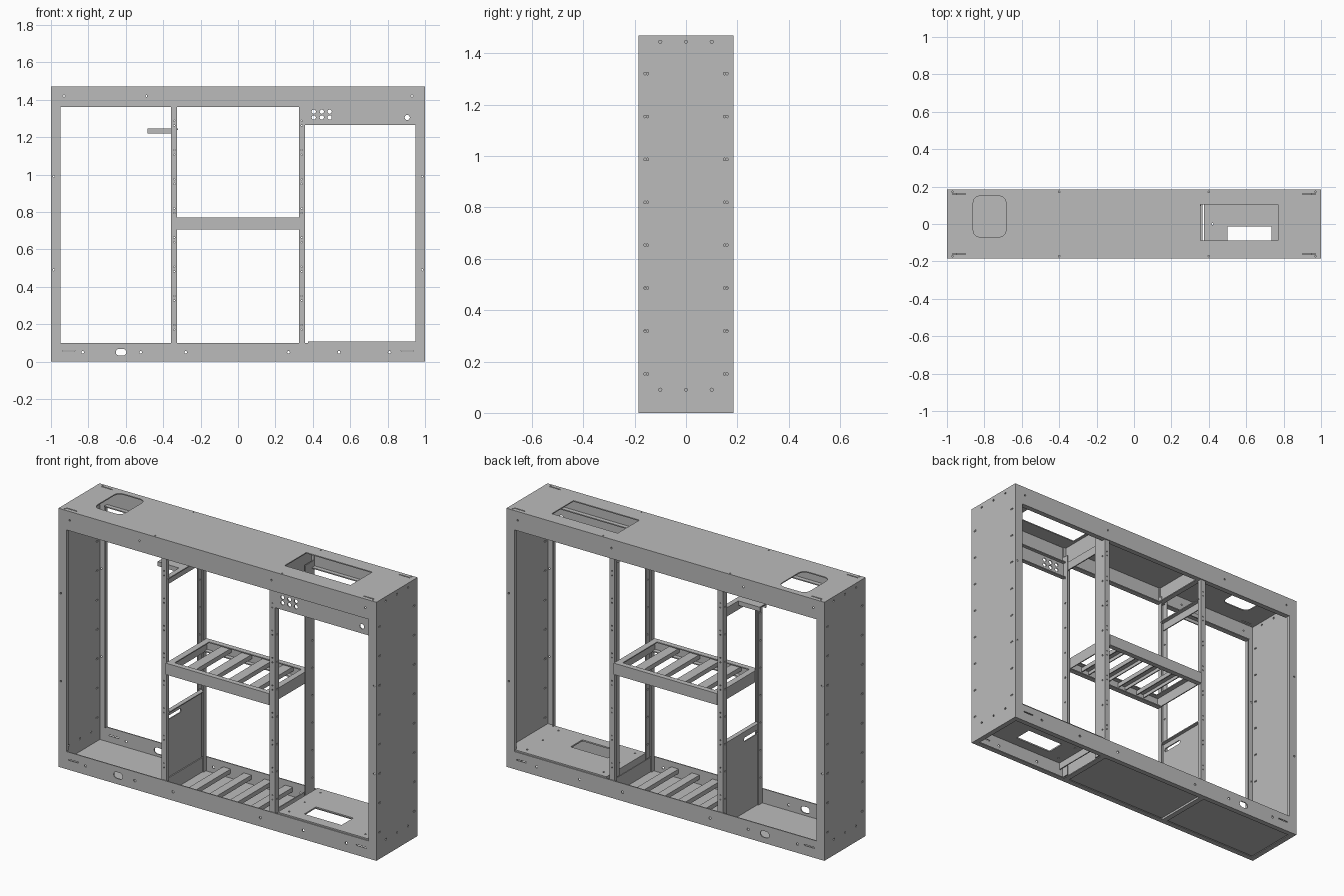
import bpy, bmesh, math
from mathutils import Vector

if "Cube" in bpy.data.objects:
    bpy.data.objects.remove(bpy.data.objects["Cube"], do_unlink=True)

steel = bpy.data.materials.new("grey sheet steel")
steel.use_nodes = True
GREY = (0.5, 0.5, 0.5, 1)
steel.diffuse_color = GREY
steel.node_tree.nodes["Principled BSDF"].inputs["Base Color"].default_value = GREY

T = 0.006            # sheet thickness
X, Y, H = 1.0, 0.185, 1.47
BASE, HEAD = 0.10, 1.36
FL = 0.05            # side flange width


def new_object(name, bm):
    bmesh.ops.recalc_face_normals(bm, faces=bm.faces)
    mesh = bpy.data.meshes.new(name)
    bm.to_mesh(mesh)
    bm.free()
    obj = bpy.data.objects.new(name, mesh)
    bpy.context.collection.objects.link(obj)
    return obj


def add_prism(bm, axis, centre, w, h, r):
    """Rounded rectangle extruded along an axis, used to punch a hole."""
    u, v = [a for a in range(3) if a != axis]
    r = min(r, w / 2 - 1e-4, h / 2 - 1e-4)
    pts = []
    for q, (sx, sy) in enumerate([(1, 1), (-1, 1), (-1, -1), (1, -1)]):
        for k in range(4):
            a = (q + k / 3) * math.pi / 2
            pts.append((sx * (w / 2 - r) + r * math.cos(a), sy * (h / 2 - r) + r * math.sin(a)))
    verts = []
    for a, b in pts:
        p = Vector(centre)
        p[u] += a
        p[v] += b
        p[axis] -= 0.02
        verts.append(bm.verts.new(p))
    face = bm.faces.new(verts)
    out = bmesh.ops.extrude_face_region(bm, geom=[face])
    move = Vector((0, 0, 0))
    move[axis] = 0.04
    bmesh.ops.translate(bm, vec=move, verts=[g for g in out["geom"] if isinstance(g, bmesh.types.BMVert)])


def plate(name, x, y, z, holes=()):
    """Box from three ranges; holes are (u, v, width, height, radius) through its thin side."""
    bm = bmesh.new()
    bmesh.ops.create_cube(bm, size=1)
    span = [x, y, z]
    size = [abs(b - a) for a, b in span]
    mid = [(a + b) / 2 for a, b in span]
    for vert in bm.verts:
        vert.co = Vector([vert.co[i] * size[i] + mid[i] for i in range(3)])
    obj = new_object(name, bm)
    obj.data.materials.append(steel)
    if holes:
        axis = size.index(min(size))
        u, v = [a for a in range(3) if a != axis]
        cut = bmesh.new()
        for hu, hv, w, h, r in holes:
            c = list(mid)
            c[u], c[v] = hu, hv
            add_prism(cut, axis, c, w, h, r)
        cutter = new_object("hole_cutter", cut)
        mod = obj.modifiers.new("holes", "BOOLEAN")
        mod.operation, mod.solver, mod.object = "DIFFERENCE", "EXACT", cutter
        bpy.context.view_layer.update()
        done = bpy.data.meshes.new_from_object(obj.evaluated_get(bpy.context.evaluated_depsgraph_get()))
        obj.modifiers.clear()
        obj.data = done
        done.materials.clear()
        done.materials.append(steel)
        bpy.data.objects.remove(cutter, do_unlink=True)
    return obj


def screw(u, v, d=0.01):
    return (u, v, d, d, d)


def sided(s, a, b):
    return tuple(sorted((s * a, s * b)))


# Side channels: web with screw holes, front and back flanges
web_holes = [screw(y, 0.152 + 0.167 * k) for k in range(8) for y in (-0.16, -0.15, 0.15, 0.16)]
web_holes = [(u, v, 0.008, 0.01, 0.004) for u, v, *_ in web_holes]
web_holes += [screw(y, z, 0.012) for y in (-0.1, 0, 0.1) for z in (0.09, 1.445)]
for s, side in ((1, "left"), (-1, "right")):
    plate(side + "_side_web", sided(s, X - T, X), (-Y, Y), (0, H), web_holes)
    for f, end in ((-1, "front"), (1, "back")):
        plate(f"{side}_side_{end}_flange", sided(s, X - FL, X - T), sided(f, Y - T, Y), (0, HEAD),
              [screw(s * 0.985, z) for z in (0.49, 0.99)])
        plate(f"{side}_side_{end}_lip", sided(s, X - FL, X - FL + T), sided(f, Y - 0.02, Y - T), (BASE, HEAD))

# Top channel with the two openings
slots = [(sx * 0.935, sy * 0.16, 0.07, 0.006, 0.003) for sx in (-1, 1) for sy in (-1, 1)]
top_screws = [screw(x, sy * 0.172, 0.008) for x in (-0.4, 0.4, -0.97, 0.97) for sy in (-1, 1)]
plate("top_panel", (-X + T, X - T), (-Y, Y), (H - T, H),
      [(-0.772, 0.04, 0.175, 0.22, 0.035), (0.563, 0.008, 0.415, 0.195, 0.002)] + slots + top_screws)
for f, end in ((-1, "front"), (1, "back")):
    plate(f"top_{end}_wall", (-X + T, X - T), sided(f, Y - T, Y), (HEAD, H - T),
          [screw(x, 1.42) for x in (-0.93, -0.49, 0.34, 0.93)])
    plate(f"top_{end}_lip", (-X + FL, X - FL), sided(f, Y - 0.03, Y - T), (HEAD, HEAD + T))

# Base channel: walls, lower lips and recessed floor
wall_holes = [screw(x, 0.05, 0.014) for x in (-0.83, -0.52, -0.28, 0.27, 0.54, 0.81)]
wall_holes += [(sx * 0.905, 0.057, 0.065, 0.006, 0.003) for sx in (-1, 1)]
wall_holes.append((-0.625, 0.05, 0.056, 0.036, 0.017))
for f, end in ((-1, "front"), (1, "back")):
    plate(f"base_{end}_wall", (-X + FL, X - FL), sided(f, Y - T, Y), (0, BASE), wall_holes)
    plate(f"base_{end}_lip", (-X + T, X - T), sided(f, Y - 0.03, Y - T), (0, T))
plate("base_floor", (-X + T, 0.34), (-Y + T, Y - T), (0.012, 0.018))
for s, side in ((1, "left"), (-1, "right")):
    plate(side + "_base_divider", sided(s, 0.334, 0.34), (-Y + T, Y - T), (0, BASE))
    plate(side + "_base_divider_lip", sided(s, 0.34, 0.365), (-Y + 0.03, Y - 0.03), (0, T))
    plate(side + "_base_end_lip", sided(s, X - 0.03, X - T), (-Y + 0.03, Y - 0.03), (0, T))
    plate(side + "_top_crossmember", sided(s, 0.334, 0.34), (-Y + T, Y - T), (HEAD, H - T))
    plate(side + "_top_crossmember_lip", sided(s, 0.31, 0.334), (-Y + 0.03, Y - 0.03), (HEAD, HEAD + T))

# Raised deck in the left bay
plate("raised_deck", (0.375, X - T), (-Y + T, Y - T), (BASE, 0.108),
      [(0.618, -0.067, 0.235, 0.105, 0.002)]
      + [screw(x, y) for x in (0.42, 0.9) for y in (-0.14, 0, 0.14)])
plate("raised_deck_skirt", (0.375, 0.381), (-Y + T, Y - T), (0.06, BASE))

# Perforated control panel above the left bay
plate("control_panel", (0.355, X - FL), (-Y + T, -Y + 2 * T), (1.265, HEAD),
      [screw(x, z, 0.023) for x in (0.405, 0.448, 0.49) for z in (1.305, 1.336)]
      + [screw(0.905, 1.305, 0.028)])
plate("control_panel_lip", (0.355, X - FL), (-Y + 2 * T, -Y + 0.03), (1.265, 1.265 + T))

# Four upright posts, each an open channel
post_holes = [0.17 + 0.156 * k for k in range(8)]
for s, side in ((1, "left"), (-1, "right")):
    for f, end in ((-1, "front"), (1, "back")):
        name = f"{side}_{end}_post"
        plate(name + "_face", sided(s, 0.325, 0.357), sided(f, Y - 2 * T, Y - T), (0.02, H - T),
              [screw(s * 0.341, z + d, 0.007) for z in post_holes for d in (0, 0.025)])
        depth = 0.09 if s * f > 0 and s > 0 else 0.045
        plate(name + "_outer_web", sided(s, 0.351, 0.357), sided(f, Y - depth, Y - 2 * T), (0.02, 1.4),
              [screw(f * 0.158, z) for z in post_holes])
        plate(name + "_inner_web", sided(s, 0.325, 0.331), sided(f, Y - 0.03, Y - 2 * T), (0.02, 1.4))

# Shelf frame between the posts
SX, S0, S1 = 0.325, 0.705, 0.77
for f, end in ((-1, "front"), (1, "back")):
    plate(f"shelf_{end}_rail", (-SX, SX), sided(f, Y - T, Y), (S0, S1))
    for z, level in ((S0, "lower"), (S1 - T, "upper")):
        plate(f"shelf_{end}_{level}_lip", (-SX, SX), sided(f, Y - 0.03, Y - T), (z, z + T))
for s, side in ((1, "left"), (-1, "right")):
    plate(f"shelf_{side}_rail", sided(s, SX - T, SX), (-Y + T, Y - T), (S0, S1))
    plate(f"shelf_{side}_lip", sided(s, SX - 0.035, SX - T), (-Y + 0.03, Y - 0.03), (S1 - T, S1))


# Folded slats for the shelf and the base
def slat(name, x, z, half=0.028):
    plate(name + "_top", (x - half, x + half), (-Y + T, Y - T), (z - T, z))
    for e, edge in ((-1, "right"), (1, "left")):
        plate(f"{name}_{edge}_edge", sided(1, x + e * (half - T), x + e * half), (-Y + T, Y - T), (z - 0.025, z - T))


for i in range(4):
    x = -0.195 + 0.13 * i
    slat(f"shelf_slat_{i + 1}", x, S1 - 0.012)
    slat(f"base_slat_{i + 1}", x, 0.07, 0.024)

# Lower partition with hand slot, and upper cross bar with bracket
plate("partition_panel", (-0.35, -0.344), (-Y + 0.02, Y - 0.02), (0.02, 0.48),
      [(-0.085, 0.435, 0.13, 0.022, 0.01)])
plate("partition_top_lip", (-0.344, -0.325), (-Y + 0.02, Y - 0.02), (0.474, 0.48))
plate("cross_bar", (-0.35, -0.344), (-Y + 0.02, Y - 0.02), (1.195, 1.245))
plate("cross_bar_lip", (-0.344, -0.322), (-Y + 0.02, Y - 0.02), (1.239, 1.245))
plate("bracket_top", (-0.485, -0.35), (-0.03, 0.03), (1.239, 1.245))
for f, end in ((-1, "front"), (1, "back")):
    plate(f"bracket_{end}_edge", (-0.485, -0.35), sided(f, 0.024, 0.03), (1.22, 1.239))
plate("left_cross_bar", (0.344, 0.35), (-Y + 0.02, Y - 0.02), (1.31, HEAD))
